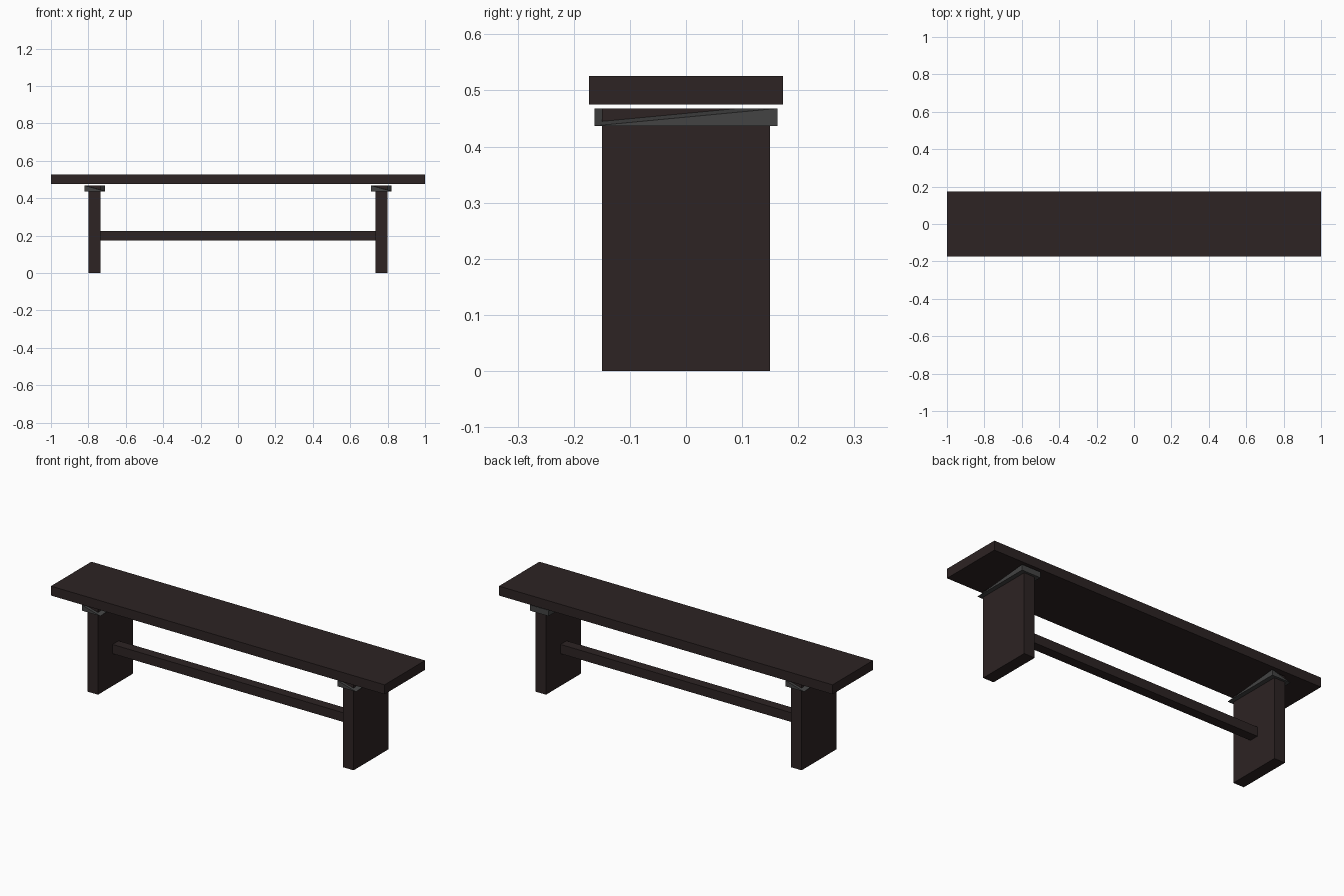
import bpy
import bmesh
from itertools import product

if "Cube" in bpy.data.objects:
    bpy.data.objects.remove(bpy.data.objects["Cube"], do_unlink=True)


def make_material(name, rgb):
    mat = bpy.data.materials.new(name)
    mat.use_nodes = True
    mat.diffuse_color = (*rgb, 1)
    mat.node_tree.nodes["Principled BSDF"].inputs["Base Color"].default_value = (*rgb, 1)
    return mat


def block(name, mat, low, high, cut_corners=()):
    """Box between two corners; top corners listed as (x side, y side) are sliced off."""
    bm = bmesh.new()
    for side in product((0, 1), repeat=3):
        if side[2] == 0 or side[:2] not in cut_corners:
            bm.verts.new([(low, high)[s][axis] for axis, s in enumerate(side)])
    bmesh.ops.convex_hull(bm, input=bm.verts)
    bmesh.ops.dissolve_limit(bm, angle_limit=0.01, verts=bm.verts, edges=bm.edges)
    bmesh.ops.recalc_face_normals(bm, faces=bm.faces)
    mesh = bpy.data.meshes.new(name)
    bm.to_mesh(mesh)
    bm.free()
    mesh.materials.append(mat)
    obj = bpy.data.objects.new(name, mesh)
    bpy.context.collection.objects.link(obj)
    return obj


wood = make_material("dark_wood", (0.026, 0.017, 0.017))
metal = make_material("dark_grey_metal", (0.056, 0.056, 0.056))

# Seat plank and stretcher between the legs
block("seat", wood, (-1, -0.173, 0.475), (1, 0.173, 0.526))
block("stretcher", wood, (-0.74, -0.026, 0.175), (0.74, 0.026, 0.225))

# Plank legs, each with a bevelled bracket under the seat
front_inner, back_outer = (1, 0), (0, 1)
for side, x, cuts in (("left", 0.766, (front_inner,)),
                      ("right", -0.766, (front_inner, back_outer))):
    block(side + "_leg", wood, (x - 0.032, -0.15, 0), (x + 0.032, 0.15, 0.468))
    block(side + "_bracket", metal, (x - 0.056, -0.163, 0.437),
          (x + 0.056, 0.163, 0.468), cuts)
